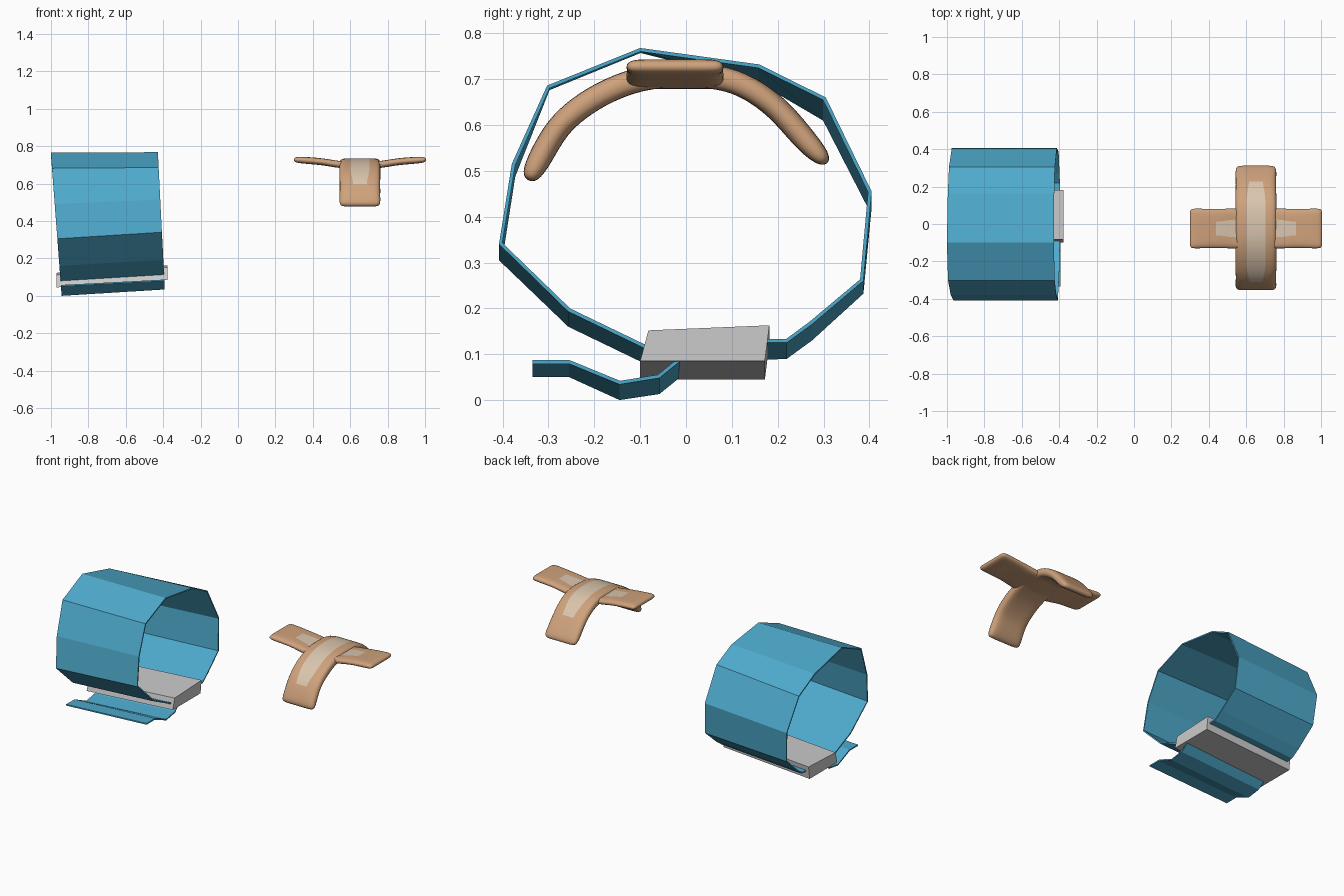
import bpy, bmesh
from mathutils import Vector

if "Cube" in bpy.data.objects:
    bpy.data.objects.remove(bpy.data.objects["Cube"])


def material(name, rgb):
    m = bpy.data.materials.new(name)
    m.diffuse_color = (*rgb, 1)
    m.use_nodes = True
    m.node_tree.nodes["Principled BSDF"].inputs["Base Color"].default_value = m.diffuse_color
    return m


BLUE = material("blue_fabric", (0.075, 0.40, 0.60))
TAN = material("tan_plaster", (0.62, 0.36, 0.20))
PAD = material("pale_pad", (0.70, 0.56, 0.42))


def add_object(name, bm, mats=()):
    bmesh.ops.recalc_face_normals(bm, faces=bm.faces)
    me = bpy.data.meshes.new(name)
    bm.to_mesh(me)
    bm.free()
    ob = bpy.data.objects.new(name, me)
    bpy.context.collection.objects.link(ob)
    for m in mats:
        me.materials.append(m)
    return ob


def skin(bm, rings):
    """Join equal rings of verts into a closed tube; returns faces per span."""
    spans = []
    for a, b in zip(rings, rings[1:]):
        n = len(a)
        spans.append([bm.faces.new((a[i], a[(i + 1) % n], b[(i + 1) % n], b[i])) for i in range(n)])
    return spans


# Strap: (y, near z, far z) along the path, swept across x with a slight tilt
def strap(name, path, thick=0.008):
    bm = bmesh.new()
    rings = []
    for i, (y, zn, zf) in enumerate(path):
        p, q = path[max(i - 1, 0)], path[min(i + 1, len(path) - 1)]
        d = Vector((q[0] - p[0], q[1] - p[1])).normalized()
        n = Vector((-d.y, d.x)) * thick     # inward side of the loop
        xn, xf = -0.39 - 0.05 * zn, -0.943 - 0.075 * zf
        rings.append([bm.verts.new(c) for c in (
            (xn, y, zn), (xf, y, zf),
            (xf, y + n.x, zf + n.y), (xn, y + n.x, zn + n.y))])
    skin(bm, rings)
    bm.faces.new(rings[0])
    bm.faces.new(rings[-1])
    return add_object(name, bm, [BLUE])


strap("strap_loop", [
    (0.12, 0.125, 0.085), (0.22, 0.125, 0.09), (0.275, 0.165, 0.13), (0.387, 0.26, 0.232),
    (0.405, 0.455, 0.42), (0.305, 0.66, 0.615), (0.16, 0.732, 0.70), (-0.1, 0.768, 0.765),
    (-0.303, 0.686, 0.682), (-0.38, 0.515, 0.49), (-0.408, 0.34, 0.305),
    (-0.257, 0.193, 0.16), (-0.06, 0.098, 0.065)])
strap("strap_tail", [
    (-0.335, 0.079, 0.05), (-0.255, 0.079, 0.05), (-0.145, 0.034, 0.0),
    (-0.058, 0.048, 0.013), (0.0, 0.095, 0.06)])

# Buckle: tilted slab with a slightly skewed section
bm = bmesh.new()
section = [(-0.1, 0.085), (0.172, 0.085), (0.182, 0.163), (-0.082, 0.152)]
skin(bm, [[bm.verts.new((x, y, z + dz)) for y, z in section]
          for x, dz in ((-0.378, 0), (-0.97, -0.04))])
bmesh.ops.holes_fill(bm, edges=bm.edges)
add_object("buckle", bm)


# Plaster strip: rows of (u, z, pad half width); centre of the top is the pad
def plaster(name, rows, half, thick, place, pad_from, pad_to):
    bm = bmesh.new()
    rings = []
    for i, (u, z, p) in enumerate(rows):
        a, b = rows[max(i - 1, 0)], rows[min(i + 1, len(rows) - 1)]
        d = Vector((b[0] - a[0], b[1] - a[1])).normalized()
        end = i in (0, len(rows) - 1)
        t = thick * (0.32 if end else 0.5)
        ring = []
        for s in (1, -1):
            for w in (-half, -p, p, half):
                ring.append(bm.verts.new(place(u - d.y * t * s, w * s, z + d.x * t * s)))
        rings.append(ring)
    spans = skin(bm, rings)
    for i, faces in enumerate(spans):
        if rows[i][0] >= pad_from - 1e-4 and rows[i + 1][0] <= pad_to + 1e-4:
            faces[1].material_index = 1
    # End caps as quads
    for r in (rings[0], rings[-1]):
        for i in range(3):
            bm.faces.new((r[i], r[i + 1], r[6 - i], r[7 - i]))
    for f in bm.faces:
        f.smooth = True
    ob = add_object(name, bm, [TAN, PAD])
    mod = ob.modifiers.new("smooth", 'SUBSURF')
    mod.levels = mod.render_levels = 2
    return ob


plaster("plaster_long_strip", [
    (-0.345, 0.478, 0.06), (-0.325, 0.515, 0.06), (-0.288, 0.585, 0.025), (-0.25, 0.625, 0.058),
    (-0.19, 0.667, 0.066), (-0.1, 0.705, 0.066), (0, 0.71, 0.066), (0.09, 0.704, 0.066),
    (0.155, 0.672, 0.06), (0.21, 0.628, 0.028), (0.265, 0.56, 0.06), (0.31, 0.515, 0.06)],
    0.111, 0.053, lambda u, w, z: (0.652 + w, u, z), -0.288, 0.21)

side = [(0.07, 0.696, 0.06), (0.155, 0.709, 0.058), (0.205, 0.718, 0.025),
        (0.325, 0.727, 0.06), (0.355, 0.728, 0.06)]
plaster("plaster_cross_strip",
        [(-u, z, p) for u, z, p in reversed(side)] + side,
        0.108, 0.037, lambda u, w, z: (0.652 + u, -0.024 - w, z), -0.205, 0.205)
